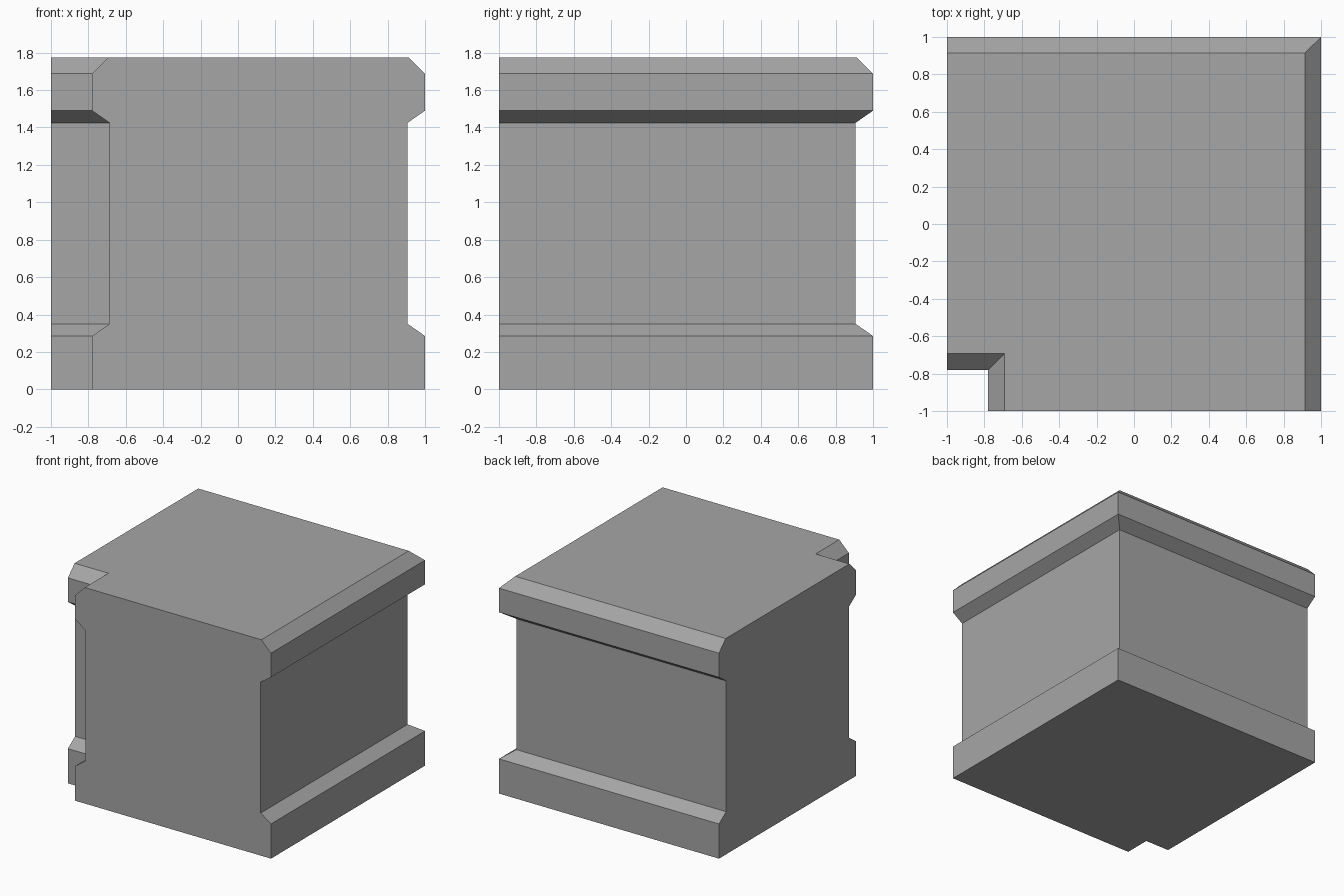
import bpy
import bmesh

old = bpy.data.objects.get("Cube")
if old:
    bpy.data.objects.remove(old, do_unlink=True)

# One plain grey material
stone = bpy.data.materials.new("stone_grey")
stone.use_nodes = True
colour = (0.38, 0.38, 0.38, 1)
stone.diffuse_color = colour
stone.node_tree.nodes["Principled BSDF"].inputs["Base Color"].default_value = colour

# Moulding profile: (inset from the outer wall, height)
PROFILE = [(0, 0), (0, 0.285), (0.093, 0.35), (0.093, 1.425),
           (0, 1.49), (0, 1.688), (0.087, 1.775)]
NOTCH = -0.78


def footprint(inset):
    """Square with one notched corner; the two cut sides stay flush."""
    e, n = 1 - inset, NOTCH + inset
    return [(n, -1), (e, -1), (e, e), (-1, e), (-1, n), (n, n)]


# Loft the footprint up the moulding profile
bm = bmesh.new()
rings = [[bm.verts.new((x, y, z)) for x, y in footprint(d)] for d, z in PROFILE]
for low, high in zip(rings, rings[1:]):
    for i in range(len(low)):
        j = (i + 1) % len(low)
        bm.faces.new((low[i], low[j], high[j], high[i]))
bm.faces.new(rings[0][::-1])
bm.faces.new(rings[-1])
bmesh.ops.recalc_face_normals(bm, faces=bm.faces)

mesh = bpy.data.meshes.new("notched_wall_block")
bm.to_mesh(mesh)
bm.free()
mesh.materials.append(stone)
block = bpy.data.objects.new("notched_wall_block", mesh)
bpy.context.collection.objects.link(block)
